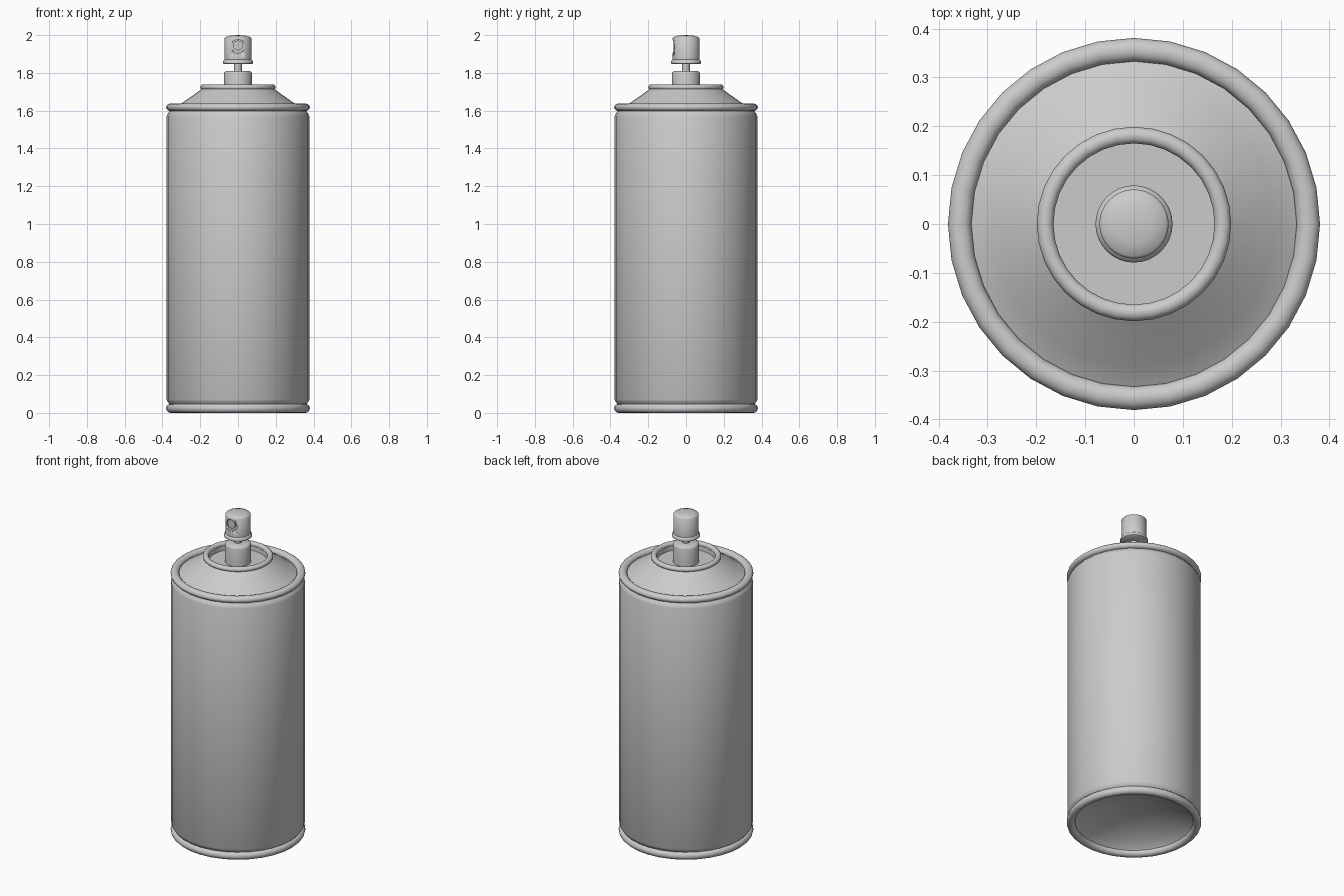
import bpy
import math
from mathutils import Matrix

SIDES = 32

if "Cube" in bpy.data.objects:
    bpy.data.objects.remove(bpy.data.objects["Cube"], do_unlink=True)

grey = bpy.data.materials.new("plain_grey")
grey.use_nodes = True
grey.diffuse_color = (0.6, 0.6, 0.6, 1)
grey.node_tree.nodes["Principled BSDF"].inputs["Base Color"].default_value = (0.6, 0.6, 0.6, 1)


def finish(obj, angle=40):
    obj.data.materials.clear()
    obj.data.materials.append(grey)
    bpy.ops.object.select_all(action="DESELECT")
    obj.select_set(True)
    bpy.context.view_layer.objects.active = obj
    bpy.ops.object.shade_smooth_by_angle(angle=math.radians(angle))


def lathe(name, profile, closed=False, sides=SIDES, angle=40):
    """Turn (radius, height) points about z; a zero radius becomes a single pole."""
    verts, rings, faces = [], [], []
    for r, z in profile:
        count = sides if r > 0 else 1
        rings.append([len(verts) + i for i in range(count)])
        verts += [(r * math.cos(math.tau * i / sides), r * math.sin(math.tau * i / sides), z)
                  for i in range(count)]
    pairs = list(zip(rings, rings[1:]))
    if closed:
        pairs.append((rings[-1], rings[0]))
    for a, b in pairs:
        for i in range(sides):
            j = (i + 1) % sides
            quad = [a[i % len(a)], a[j % len(a)], b[j % len(b)], b[i % len(b)]]
            faces.append(list(dict.fromkeys(quad)))
    mesh = bpy.data.meshes.new(name)
    mesh.from_pydata(verts, [], faces)
    obj = bpy.data.objects.new(name, mesh)
    bpy.context.collection.objects.link(obj)
    finish(obj, angle)
    return obj


def rolled_ring(name, radius, height, half_width, half_height, steps=12):
    """Rounded bead running round the can."""
    loop = [(radius + half_width * math.cos(math.tau * k / steps),
             height + half_height * math.sin(math.tau * k / steps)) for k in range(steps)]
    return lathe(name, loop, closed=True)


def front_cylinder(name, radius, y_front, y_back, z):
    bpy.ops.mesh.primitive_cylinder_add(vertices=24, radius=radius, depth=y_back - y_front)
    obj = bpy.context.object
    obj.name = name
    turn = Matrix.Rotation(math.pi / 2, 4, "X")
    obj.data.transform(Matrix.Translation((0, (y_front + y_back) / 2, z)) @ turn)
    finish(obj)
    return obj


# Can wall, with both ends necked in behind the rims
lathe("can_body", [(0.355, 0.03), (0.365, 0.05), (0.372, 0.058), (0.378, 0.07),
                   (0.378, 1.57), (0.372, 1.584), (0.365, 1.592), (0.355, 1.61)])

# Rolled rims and the dished base
rolled_ring("bottom_rim", 0.357, 0.024, 0.024, 0.024)
rolled_ring("top_rim", 0.357, 1.618, 0.024, 0.02)
lathe("dished_base", [(0, 0.125), (0.1, 0.118), (0.2, 0.096), (0.29, 0.06), (0.335, 0.03), (0.345, 0.02)])

# Sloping shoulder and the valve cup
lathe("shoulder", [(0.345, 1.61), (0.335, 1.614), (0.29, 1.645), (0.24, 1.68), (0.19, 1.716)])
rolled_ring("cup_rim", 0.182, 1.724, 0.017, 0.015)
lathe("valve_cup", [(0.168, 1.724), (0.165, 1.69), (0.07, 1.69)])
lathe("valve_housing", [(0.074, 1.69), (0.074, 1.795), (0.071, 1.804), (0.063, 1.81), (0.02, 1.81)])
lathe("valve_stem", [(0.02, 1.80), (0.02, 1.86)], sides=16)

# Spray button with a flared skirt and a slightly domed top
button = lathe("spray_button", [(0, 1.846), (0.074, 1.846), (0.079, 1.85), (0.079, 1.86),
                                (0.076, 1.866), (0.071, 1.87), (0.071, 1.985), (0.066, 1.99),
                                (0.04, 1.997), (0, 2.0)], angle=50)

# Round recess in the button front, holding the nozzle
cutter = front_cylinder("nozzle_cutter", 0.036, -0.1, -0.055, 1.94)
cutter.hide_render = True
cutter.hide_set(True)
recess = button.modifiers.new("nozzle_recess", "BOOLEAN")
recess.operation = "DIFFERENCE"
recess.solver = "EXACT"
recess.object = cutter
front_cylinder("nozzle", 0.026, -0.065, -0.04, 1.945)
